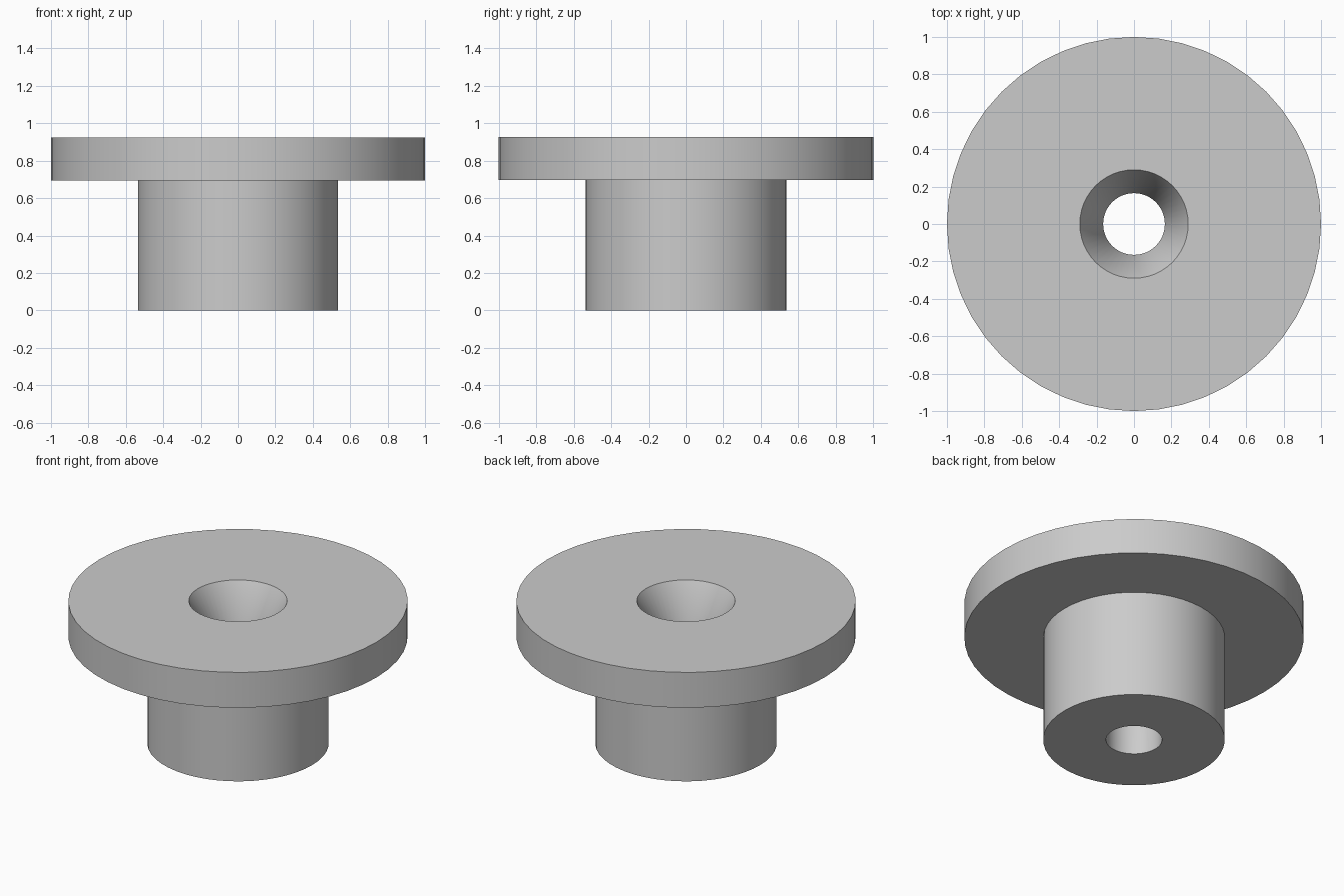
import bpy
import bmesh
import math

cube = bpy.data.objects.get("Cube")
if cube:
    bpy.data.objects.remove(cube, do_unlink=True)

SEGMENTS = 48
HOLE, SINK, BOSS, FLANGE = 0.165, 0.29, 0.535, 1.0
UNDERSIDE, TOP = 0.695, 0.925

# Plain grey for the whole part
grey = bpy.data.materials.new("grey")
grey.use_nodes = True
colour = (0.6, 0.6, 0.6, 1)
grey.diffuse_color = colour
grey.node_tree.nodes["Principled BSDF"].inputs["Base Color"].default_value = colour


def lathe(name, profile):
    """Spin a closed (radius, height) profile about z."""
    bm = bmesh.new()
    rings = []
    for r, z in profile:
        angles = [math.tau * i / SEGMENTS for i in range(SEGMENTS)]
        rings.append([bm.verts.new((r * math.cos(a), r * math.sin(a), z)) for a in angles])
    for low, high in zip(rings, rings[1:] + rings[:1]):
        for i in range(SEGMENTS):
            j = (i + 1) % SEGMENTS
            bm.faces.new((low[i], low[j], high[j], high[i]))
    bmesh.ops.recalc_face_normals(bm, faces=bm.faces)
    mesh = bpy.data.meshes.new(name)
    bm.to_mesh(mesh)
    bm.free()
    mesh.materials.append(grey)
    obj = bpy.data.objects.new(name, mesh)
    bpy.context.collection.objects.link(obj)
    return obj


# Flanged bushing: boss, flange, countersink and through hole
bushing = lathe("flanged_bushing", [
    (HOLE, 0), (BOSS, 0), (BOSS, UNDERSIDE), (FLANGE, UNDERSIDE),
    (FLANGE, TOP), (SINK, TOP), (HOLE, UNDERSIDE),
])

bpy.ops.object.select_all(action="DESELECT")
bushing.select_set(True)
bpy.context.view_layer.objects.active = bushing
bpy.ops.object.shade_smooth_by_angle(angle=math.radians(30))
